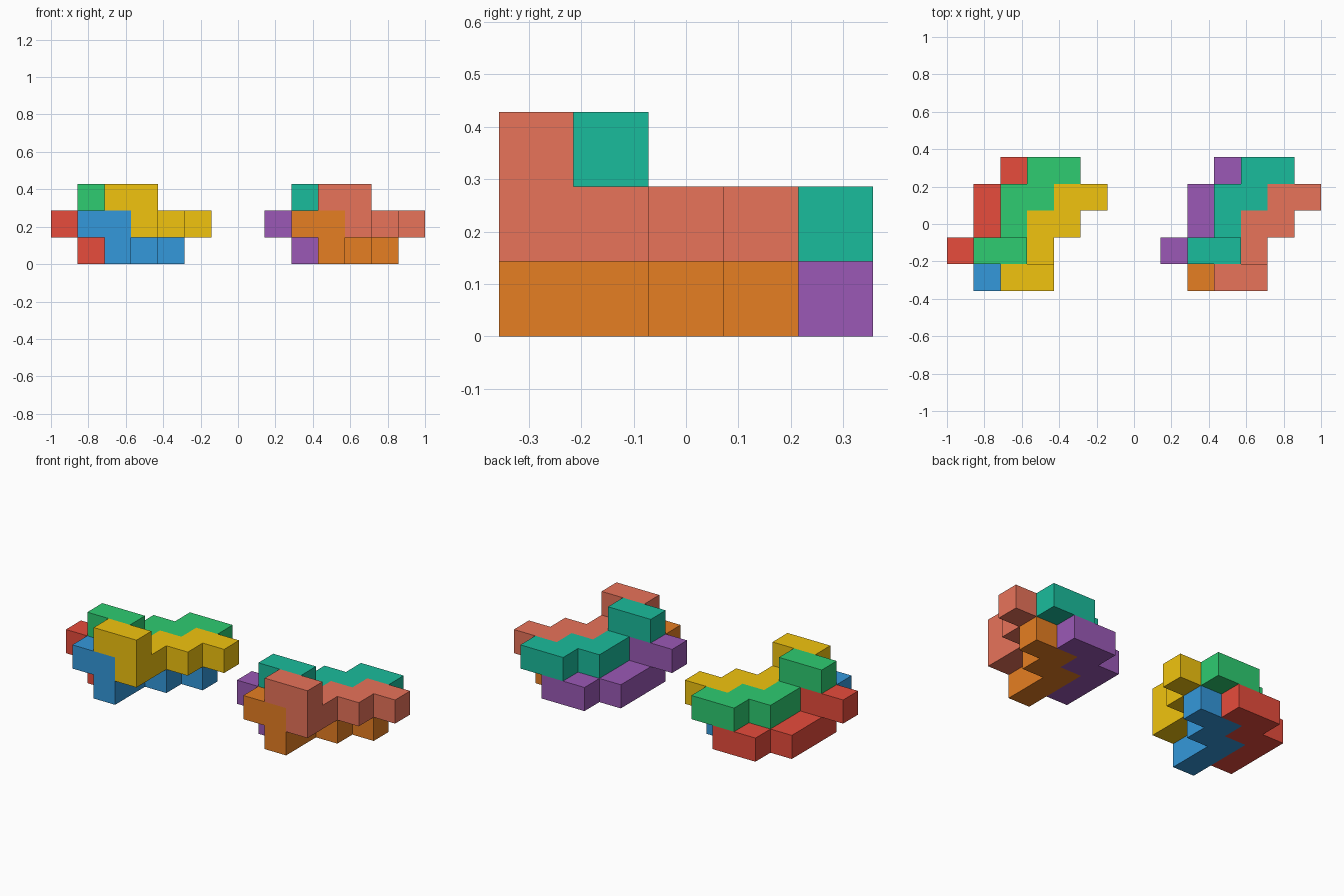
import bpy
import bmesh
from mathutils import Vector

if "Cube" in bpy.data.objects:
    bpy.data.objects.remove(bpy.data.objects["Cube"])

U = 1 / 7                              # edge of one cube cell
ORIGIN = Vector((-1, -2.5 * U, 0))     # corner of the cell grid

# One puzzle piece: a zigzag of cells with a two-cell bar raised at its front
PIECE = {(2, 0, 2), (3, 0, 2),
         (3, 0, 1), (3, 1, 1), (3, 2, 1), (4, 2, 1), (4, 3, 1), (5, 3, 1)}


def material(name, rgb):
    def linear(c):
        c /= 255
        return c / 12.92 if c <= 0.04045 else ((c + 0.055) / 1.055) ** 2.4
    mat = bpy.data.materials.new(name)
    mat.diffuse_color = (*[linear(c) for c in rgb], 1)
    mat.use_nodes = True
    mat.node_tree.nodes["Principled BSDF"].inputs["Base Color"].default_value = mat.diffuse_color
    return mat


def piece_mesh():
    """Outer skin of the joined cells, with flat regions merged."""
    bm = bmesh.new()
    for cell in PIECE:
        for axis in range(3):
            for side in (0, 1):
                beside = list(cell)
                beside[axis] += 2 * side - 1
                if tuple(beside) in PIECE:
                    continue
                b, c = (axis + 1) % 3, (axis + 2) % 3
                loop = [(0, 0), (1, 0), (1, 1), (0, 1)]
                verts = []
                for s, t in (loop if side else loop[::-1]):
                    p = Vector(cell)
                    p[axis] += side
                    p[b] += s
                    p[c] += t
                    verts.append(bm.verts.new(p * U))
                bm.faces.new(verts)
    bmesh.ops.remove_doubles(bm, verts=bm.verts[:], dist=1e-4)
    bmesh.ops.dissolve_limit(bm, angle_limit=0.01, verts=bm.verts[:], edges=bm.edges[:])
    mesh = bpy.data.meshes.new("puzzle_piece")
    bm.to_mesh(mesh)
    bm.free()
    return mesh


base = piece_mesh()


def add_piece(name, shift, rgb):
    mesh = base.copy()
    mesh.materials.append(material(name + "_colour", rgb))
    obj = bpy.data.objects.new(name, mesh)
    obj.location = ORIGIN + Vector(shift) * U
    bpy.context.collection.objects.link(obj)


# Two identical stacks of four nested pieces: upper pair over lower pair
SHIFTS = {"upper_front": (0, 0, 0), "upper_back": (-1, 1, 0),
          "lower_front": (-1, 0, -1), "lower_back": (-2, 1, -1)}
COLOURS = {
    "left": [(241, 196, 15), (46, 204, 113), (52, 152, 219), (231, 76, 60)],
    "right": [(232, 115, 90), (26, 188, 156), (230, 126, 34), (155, 89, 182)],
}
for stack, offset in (("left", 0), ("right", 8)):
    for (part, (x, y, z)), rgb in zip(SHIFTS.items(), COLOURS[stack]):
        add_piece(f"{stack}_{part}_piece", (x + offset, y, z), rgb)
